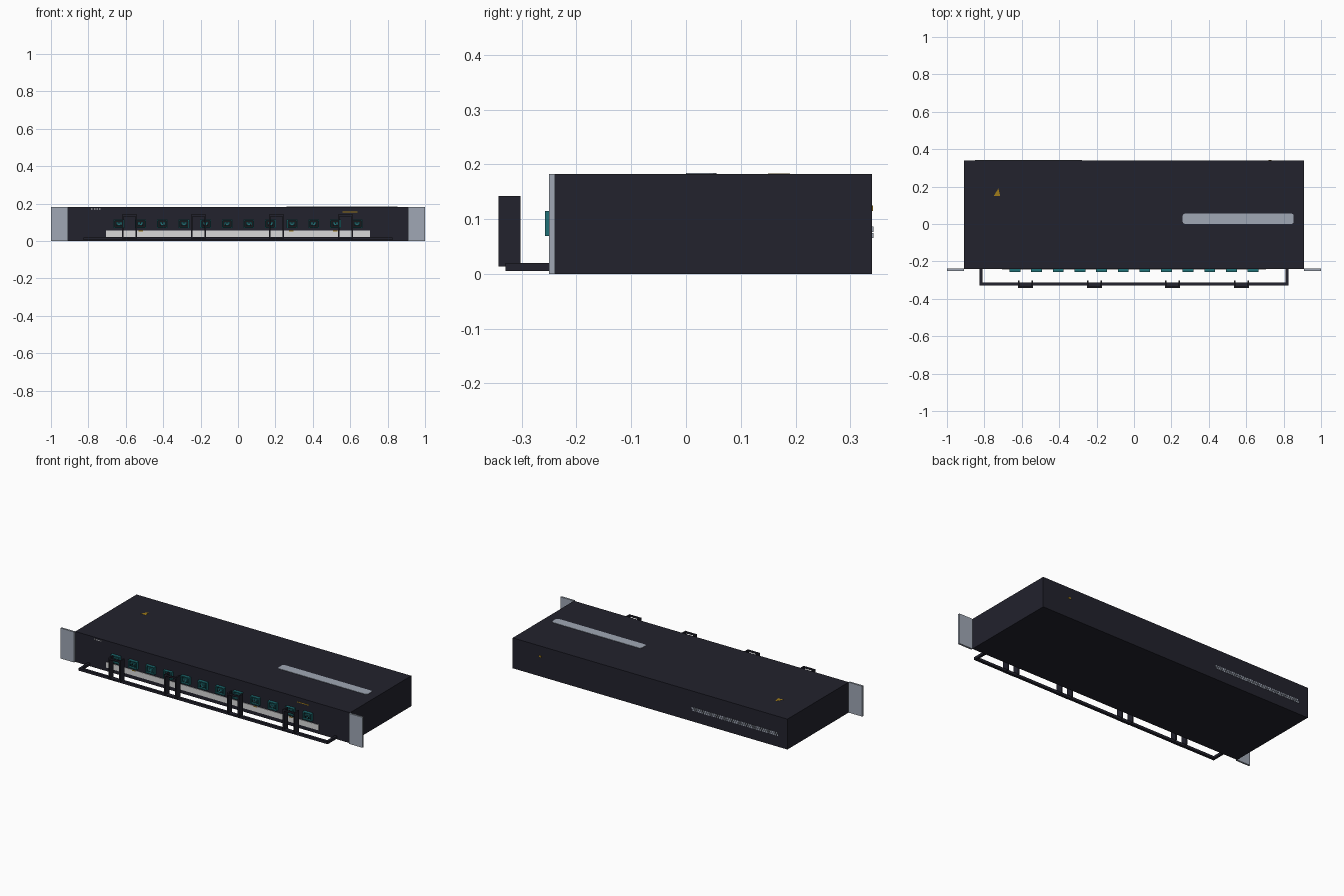
import bpy, bmesh, math

if "Cube" in bpy.data.objects:
    bpy.data.objects.remove(bpy.data.objects["Cube"])


def material(name, rgb):
    m = bpy.data.materials.new(name)
    m.diffuse_color = (*rgb, 1)
    m.use_nodes = True
    m.node_tree.nodes["Principled BSDF"].inputs["Base Color"].default_value = m.diffuse_color
    return m


DARK = material("dark charcoal", (0.016, 0.016, 0.026))
BLACK = material("black", (0.009, 0.009, 0.012))
GREY = material("light steel", (0.35, 0.39, 0.46))
WHITE = material("label white", (0.70, 0.70, 0.70))
TEAL = material("teal", (0.014, 0.16, 0.18))
GOLD = material("amber", (0.35, 0.20, 0.01))


def boxes(name, mat, parts):
    """One object from boxes given as (x0, x1, y0, y1, z0, z1)."""
    bm = bmesh.new()
    for x0, x1, y0, y1, z0, z1 in parts:
        verts = bmesh.ops.create_cube(bm, size=1)["verts"]
        for v in verts:
            v.co = ((x0 + x1) / 2 + v.co.x * (x1 - x0),
                    (y0 + y1) / 2 + v.co.y * (y1 - y0),
                    (z0 + z1) / 2 + v.co.z * (z1 - z0))
    return finish(name, mat, bm)


def finish(name, mat, bm):
    me = bpy.data.meshes.new(name)
    bm.to_mesh(me)
    bm.free()
    me.materials.append(mat)
    ob = bpy.data.objects.new(name, me)
    bpy.context.collection.objects.link(ob)
    return ob


def prism(name, mat, outline, z0, height):
    """Upright prism from an xy outline."""
    bm = bmesh.new()
    f = bm.faces.new([bm.verts.new((x, y, z0)) for x, y in outline])
    top = bmesh.ops.extrude_face_region(bm, geom=[f])["geom"]
    bmesh.ops.translate(bm, vec=(0, 0, height),
                        verts=[g for g in top if isinstance(g, bmesh.types.BMVert)])
    bmesh.ops.recalc_face_normals(bm, faces=bm.faces)
    return finish(name, mat, bm)


# Chassis and rack ears
boxes("chassis", DARK, [(-0.91, 0.91, -0.24, 0.34, 0, 0.182)])
boxes("rack_ears", GREY, [(s * 0.955 - 0.045, s * 0.955 + 0.045, -0.25, -0.239, 0, 0.182)
                          for s in (-1, 1)])

# Label strip under the outlets
boxes("label_strip", WHITE, [(-0.705, 0.705, -0.243, -0.239, 0.022, 0.055)])

# Twelve outlets: rim, dark socket, core and pin slots
xs = [-0.636 + i * 1.272 / 11 for i in range(12)]
rims, sockets, cores, slots = [], [], [], []
for x in xs:
    zc, w, h, t = 0.092, 0.029, 0.023, 0.006
    rims += [(x - w, x + w, -0.257, -0.239, zc + h - t, zc + h),
             (x - w, x + w, -0.257, -0.239, zc - h, zc - h + t),
             (x - w, x - w + t, -0.257, -0.239, zc - h + t, zc + h - t),
             (x + w - t, x + w, -0.257, -0.239, zc - h + t, zc + h - t)]
    sockets.append((x - w + t, x + w - t, -0.245, -0.239, zc - h + t, zc + h - t))
    cores.append((x - 0.016, x + 0.016, -0.256, -0.245, zc - 0.010, zc + 0.010))
    slots += [(x + dx - 0.0025, x + dx + 0.0025, -0.2568, -0.255, zc + dz - 0.005, zc + dz + 0.005)
              for dx, dz in ((-0.010, -0.003), (0, 0.003), (0.010, -0.003))]
boxes("outlet_rims", TEAL, rims)
boxes("outlet_sockets", BLACK, sockets)
boxes("outlet_cores", TEAL, cores)
boxes("outlet_slots", BLACK, slots)

# Cable support bar
boxes("cable_bar", DARK, [(-0.825, 0.825, -0.33, -0.314, 0.005, 0.020),
                          (-0.825, -0.811, -0.314, -0.24, 0.005, 0.020),
                          (0.811, 0.825, -0.314, -0.24, 0.005, 0.020)])

# Cable hoops: two deep legs joined across the front at top and bottom
hoops = []
for x in (-0.58, -0.21, 0.205, 0.575):
    hoops += [(x + s * 0.036 - 0.004, x + s * 0.036 + 0.004, -0.342, -0.302, 0.013, 0.142)
              for s in (-1, 1)]
    hoops += [(x - 0.032, x + 0.032, -0.342, -0.334, 0.132, 0.142),
              (x - 0.032, x + 0.032, -0.342, -0.330, 0.013, 0.021)]
boxes("cable_hoops", DARK, hoops)

# Top vent panel with rounded ends
r, outline = 0.014, []
for cx, cy, a0 in ((0.84, 0.042, 0), (0.274, 0.042, 90), (0.274, 0.014, 180), (0.84, 0.014, 270)):
    outline += [(cx + r * math.cos(math.radians(a0 + a)), cy + r * math.sin(math.radians(a0 + a)))
                for a in (0, 30, 60, 90)]
prism("top_vent", GREY, outline, 0.18, 0.004)

# Rear vent: two staggered rows of small openings
vents = []
for row in range(2):
    for i in range(46):
        x, z = -0.845 + i * 0.0124 + row * 0.0062, 0.070 + row * 0.011
        vents.append((x - 0.004, x + 0.004, 0.339, 0.342, z - 0.005, z + 0.005))
boxes("rear_vent", GREY, vents)

# Small amber warning marks on top, front and back
prism("top_warning", GOLD, [(-0.75, 0.15), (-0.715, 0.15), (-0.725, 0.19)], 0.181, 0.002)
boxes("amber_marks", GOLD, [(0.56, 0.64, -0.2415, -0.239, 0.152, 0.157),
                            (0.72, 0.735, 0.339, 0.3415, 0.115, 0.125)]
      + [(x - 0.012, x + 0.012, -0.2445, -0.242, 0.050, 0.055) for x in (-0.52, 0.285, 0.52)])
boxes("front_marks", WHITE, [(-0.785 + i * 0.014, -0.777 + i * 0.014, -0.2415, -0.239, 0.168, 0.173)
                             for i in range(4)])
